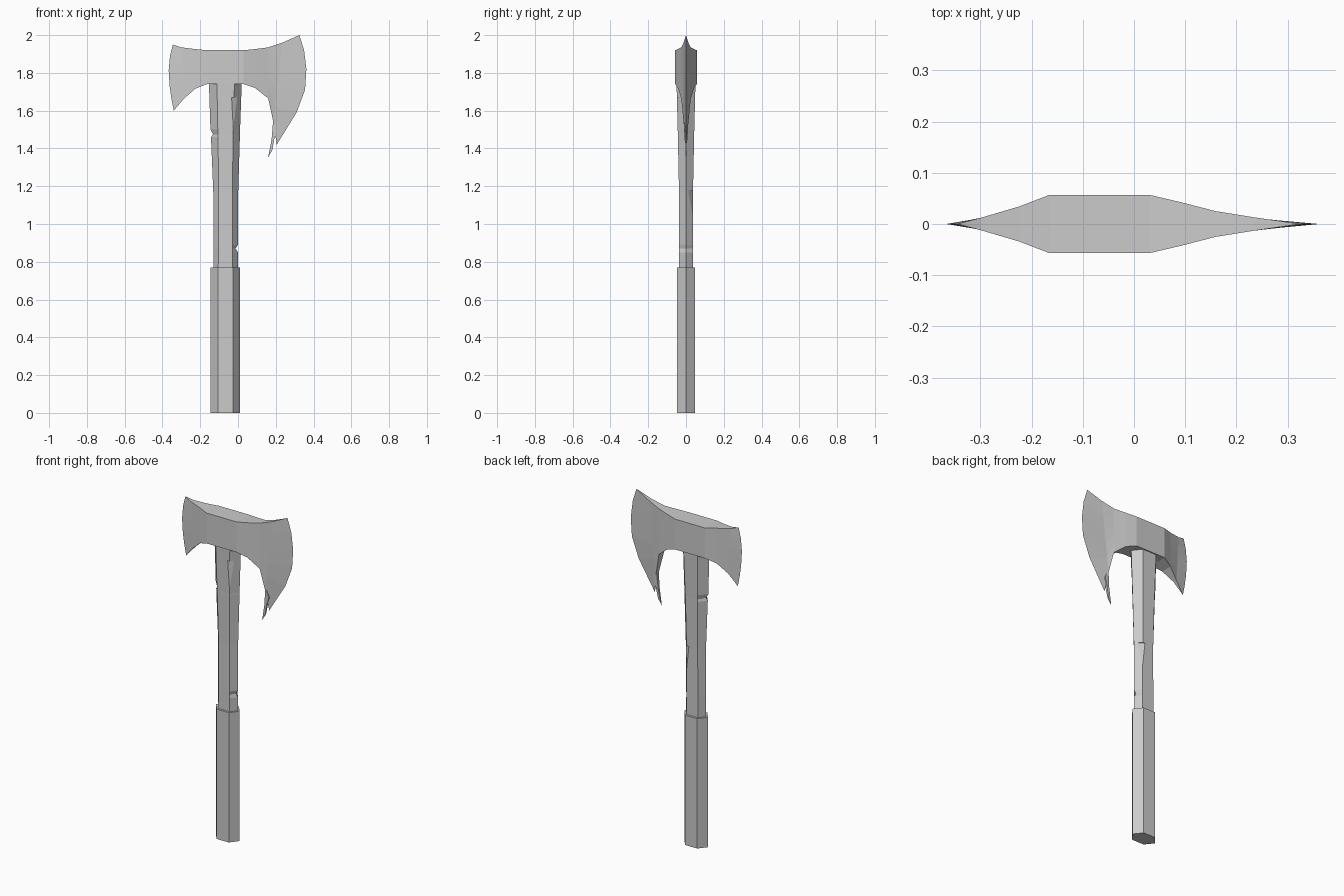
import bpy, bmesh, math
from mathutils import Vector, Matrix

if "Cube" in bpy.data.objects:
    bpy.data.objects.remove(bpy.data.objects["Cube"])

grey = bpy.data.materials.new("plain_grey")
grey.use_nodes = True
grey.diffuse_color = (0.6, 0.6, 0.6, 1)
grey.node_tree.nodes["Principled BSDF"].inputs["Base Color"].default_value = (0.6, 0.6, 0.6, 1)


def loft(name, rings, caps=False):
    """Skin a list of closed rings with flat quads."""
    bm = bmesh.new()
    rows = [[bm.verts.new(p) for p in ring] for ring in rings]
    n = len(rows[0])
    for a, b in zip(rows, rows[1:]):
        for i in range(n):
            j = (i + 1) % n
            bm.faces.new((a[i], a[j], b[j], b[i]))
    if caps:
        bm.faces.new(rows[0])
        bm.faces.new(rows[-1])
    bmesh.ops.remove_doubles(bm, verts=bm.verts, dist=1e-5)
    bmesh.ops.recalc_face_normals(bm, faces=bm.faces)
    mesh = bpy.data.meshes.new(name)
    bm.to_mesh(mesh)
    bm.free()
    mesh.materials.append(grey)
    obj = bpy.data.objects.new(name, mesh)
    bpy.context.collection.objects.link(obj)
    return obj


def hexagon(z, left, right, front_left, front_right, half):
    return [(left, 0, z), (front_left, -half, z), (front_right, -half, z),
            (right, 0, z), (front_right, half, z), (front_left, half, z)]


def blade_row(points, half, count=6):
    """Thin upright ring; two points are subdivided into a straight row."""
    if len(points) == 2:
        a, b = map(Vector, points)
        points = [a.lerp(b, i / (count - 1)) for i in range(count)]
    front = [(x, -half, z) for x, z in points]
    return front + [(x, half, z) for x, z in reversed(points)]


# Grip
loft("grip", [hexagon(z, -0.145, 0.01, -0.107, -0.027, 0.048) for z in (0, 0.77)], True)

# Flared shaft with a nick on each narrow edge
shaft = loft("shaft", [
    hexagon(0.74, -0.13, 0.0, -0.105, -0.03, 0.036),
    hexagon(0.85, -0.13, 0.0, -0.104, -0.03, 0.036),
    hexagon(0.87, -0.13, -0.013, -0.104, -0.03, 0.036),
    hexagon(0.89, -0.13, 0.0, -0.104, -0.03, 0.036),
    hexagon(1.17, -0.131, 0.001, -0.102, -0.03, 0.037),
    hexagon(1.46, -0.143, 0.01, -0.106, -0.026, 0.043),
    hexagon(1.475, -0.132, 0.01, -0.106, -0.026, 0.043),
    hexagon(1.50, -0.146, 0.011, -0.107, -0.025, 0.044),
    hexagon(1.78, -0.155, 0.021, -0.112, -0.018, 0.051)], True)


# Chips carved from the long edges of the shaft
def chip(name, edge, side, depth, height, tilt):
    angle = math.radians(55 * side)
    out = Vector((math.cos(angle), math.sin(angle), 0))
    size = 0.1
    place = (Matrix.Translation(Vector(edge) + out * (size / 2 - depth))
             @ Matrix.Rotation(angle, 4, "Z") @ Matrix.Rotation(-tilt, 4, "Y"))
    ring = [[(x * size / 2, y * size / 2, z * height / 2)
             for x, y in ((-1, -1), (1, -1), (1, 1), (-1, 1))] for z in (-1, 1)]
    cutter = loft(name, ring, True)
    cutter.matrix_world = place
    cutter.hide_render = True
    cutter.hide_set(True)
    cutter.display_type = "WIRE"
    mod = shaft.modifiers.new(name, "BOOLEAN")
    mod.operation = "DIFFERENCE"
    mod.object = cutter


chip("front_chip_cutter", (-0.023, -0.0465, 1.58), -1, 0.004, 0.18, 0.01)
chip("back_chip_cutter", (-0.03, 0.0365, 1.11), 1, 0.004, 0.14, 0.06)

# Double-bladed head, swept from one cutting edge to the other
loft("axe_head", [
    blade_row([(-0.345, 1.95), (-0.36, 1.89), (-0.367, 1.815),
               (-0.362, 1.73), (-0.352, 1.66), (-0.34, 1.60)], 0),
    blade_row([(-0.30, 1.935), (-0.285, 1.665)], 0.012),
    blade_row([(-0.225, 1.926), (-0.225, 1.717)], 0.034),
    blade_row([(-0.165, 1.92), (-0.165, 1.74)], 0.057),
    blade_row([(0.03, 1.92), (0.03, 1.74)], 0.057),
    blade_row([(0.09, 1.926), (0.09, 1.72)], 0.043),
    blade_row([(0.16, 1.935), (0.16, 1.665)], 0.025),
    blade_row([(0.235, 1.96), (0.187, 1.54)], 0.013),
    blade_row([(0.325, 2.0), (0.35, 1.92), (0.362, 1.82),
               (0.355, 1.71), (0.31, 1.59), (0.205, 1.42)], 0)])

# Beard gusset and hooked barb below the larger blade
loft("beard_gusset", [
    blade_row([(0.16, 1.665), (0.16, 1.665)], 0.025),
    blade_row([(0.185, 1.60), (0.187, 1.54)], 0.013),
    blade_row([(0.23, 1.62), (0.205, 1.42)], 0)])
loft("beard_barb", [
    blade_row([(0.187, 1.56), (0.21, 1.50)], 0.011),
    blade_row([(0.178, 1.45), (0.192, 1.45)], 0.007),
    blade_row([(0.167, 1.39), (0.181, 1.39)], 0.004),
    blade_row([(0.158, 1.35), (0.158, 1.35)], 0)], True)
